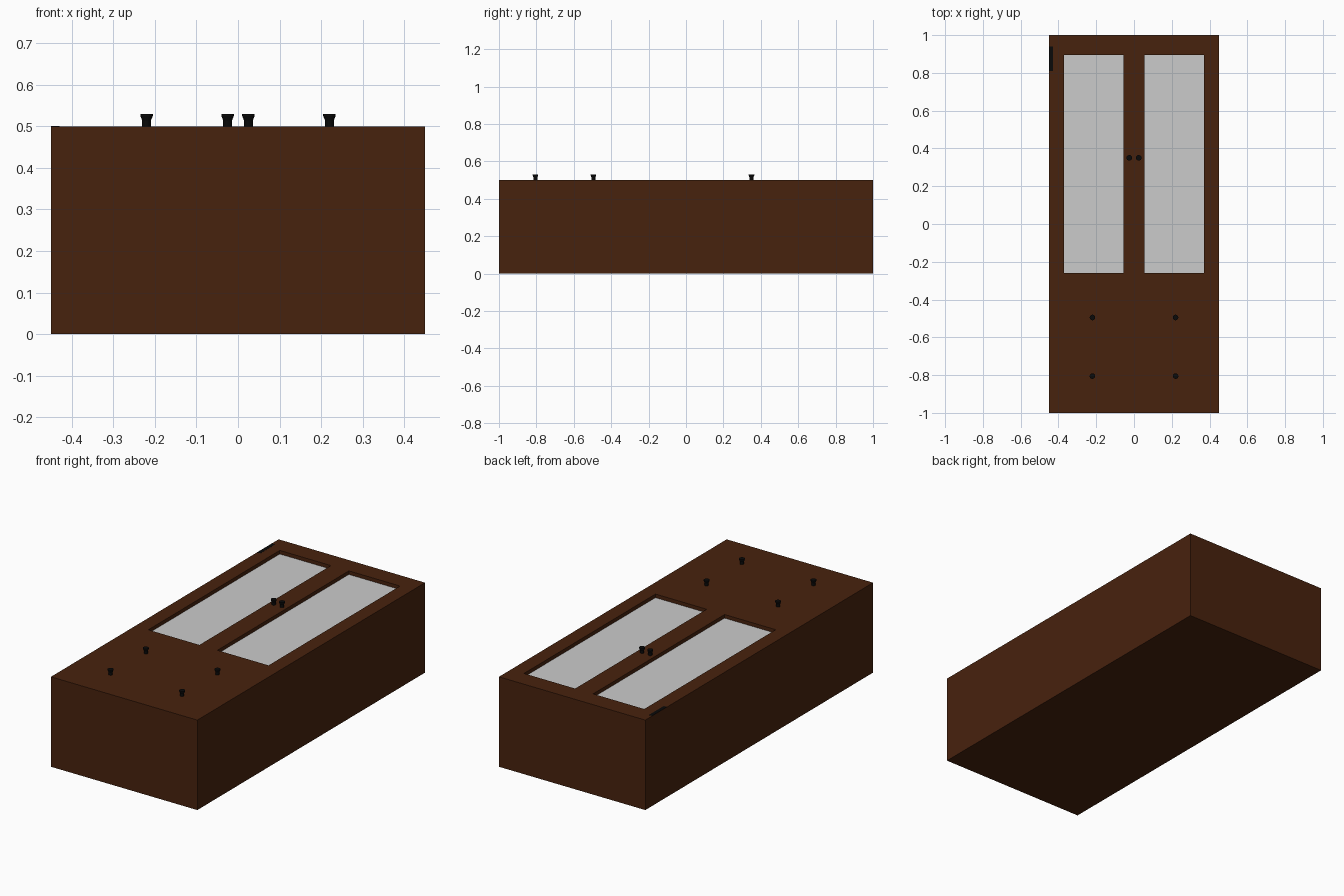
import bpy, bmesh, math
from mathutils import Vector

if "Cube" in bpy.data.objects:
    bpy.data.objects.remove(bpy.data.objects["Cube"])


def material(name, rgb):
    m = bpy.data.materials.new(name)
    m.diffuse_color = (*rgb, 1.0)
    m.use_nodes = True
    m.node_tree.nodes["Principled BSDF"].inputs["Base Color"].default_value = m.diffuse_color
    return m


WOOD = material("dark_brown_wood", (0.064, 0.0160, 0.0042))
GLASS = material("pale_grey_glass", (0.60, 0.60, 0.60))
BLACK = material("black_metal", (0.003, 0.003, 0.003))

W, L, H = 0.45, 1.0, 0.5              # half width, half length, depth
PX0, PX1 = 0.055, 0.37                # pane limits across
PY0, PY1 = -0.26, 0.895               # pane limits along
RECESS = 0.02


def add_object(name, bm, mats):
    me = bpy.data.meshes.new(name)
    bm.normal_update()
    bm.to_mesh(me)
    bm.free()
    for m in mats:
        me.materials.append(m)
    ob = bpy.data.objects.new(name, me)
    bpy.context.collection.objects.link(ob)
    return ob


def box(bm, lo, hi):
    lo, hi = Vector(lo), Vector(hi)
    vs = bmesh.ops.create_cube(bm, size=1)["verts"]
    for v in vs:
        v.co = (lo + hi) / 2 + v.co * (hi - lo)


# cabinet body lying on its back, with two recessed glass panes in the doors
bm = bmesh.new()
box(bm, (-W, -L, 0), (W, L, H))
cuts = [((x, 0, 0), (1, 0, 0)) for x in (-PX1, -PX0, PX0, PX1)]
cuts += [((0, y, 0), (0, 1, 0)) for y in (PY0, PY1)]
for co, no in cuts:
    bmesh.ops.bisect_plane(bm, geom=bm.verts[:] + bm.edges[:] + bm.faces[:],
                           plane_co=co, plane_no=no)
bm.normal_update()
panes = []
for f in bm.faces:
    c = f.calc_center_median()
    if f.normal.z > 0.9 and PX0 < abs(c.x) < PX1 and PY0 < c.y < PY1:
        panes.append(f)
new = bmesh.ops.extrude_face_region(bm, geom=panes)["geom"]
for v in [g for g in new if isinstance(g, bmesh.types.BMVert)]:
    v.co.z -= RECESS
for f in [g for g in new if isinstance(g, bmesh.types.BMFace)]:
    f.material_index = 1
bmesh.ops.delete(bm, geom=[f for f in panes if f.is_valid], context='FACES')
bmesh.ops.recalc_face_normals(bm, faces=bm.faces[:])
add_object("cabinet_body", bm, [WOOD, GLASS])

# thin dark hinge strip at the upper left door edge
bm = bmesh.new()
box(bm, (-W, 0.81, H - 0.005), (-W + 0.02, 0.94, H + 0.0005))
add_object("hinge_strip", bm, [BLACK])


# lathe-turned knob: straight stem flaring to a flat head
def knob(name, x, y, sides=16):
    profile = [(0.0105, -0.005), (0.0105, 0.014), (0.015, 0.025), (0.015, 0.03)]
    bm = bmesh.new()
    rings = []
    for r, z in profile:
        rings.append([bm.verts.new((x + r * math.cos(2 * math.pi * i / sides),
                                    y + r * math.sin(2 * math.pi * i / sides),
                                    H + z)) for i in range(sides)])
    for a, b in zip(rings, rings[1:]):
        for i in range(sides):
            j = (i + 1) % sides
            bm.faces.new((a[i], a[j], b[j], b[i]))
    bm.faces.new(rings[-1])
    bm.faces.new(rings[0][::-1])
    add_object(name, bm, [BLACK])


for side, s in (("left", -1), ("right", 1)):
    knob(f"{side}_door_knob", s * 0.025, 0.35)
    knob(f"{side}_upper_drawer_knob", s * 0.22, -0.495)
    knob(f"{side}_lower_drawer_knob", s * 0.22, -0.805)
